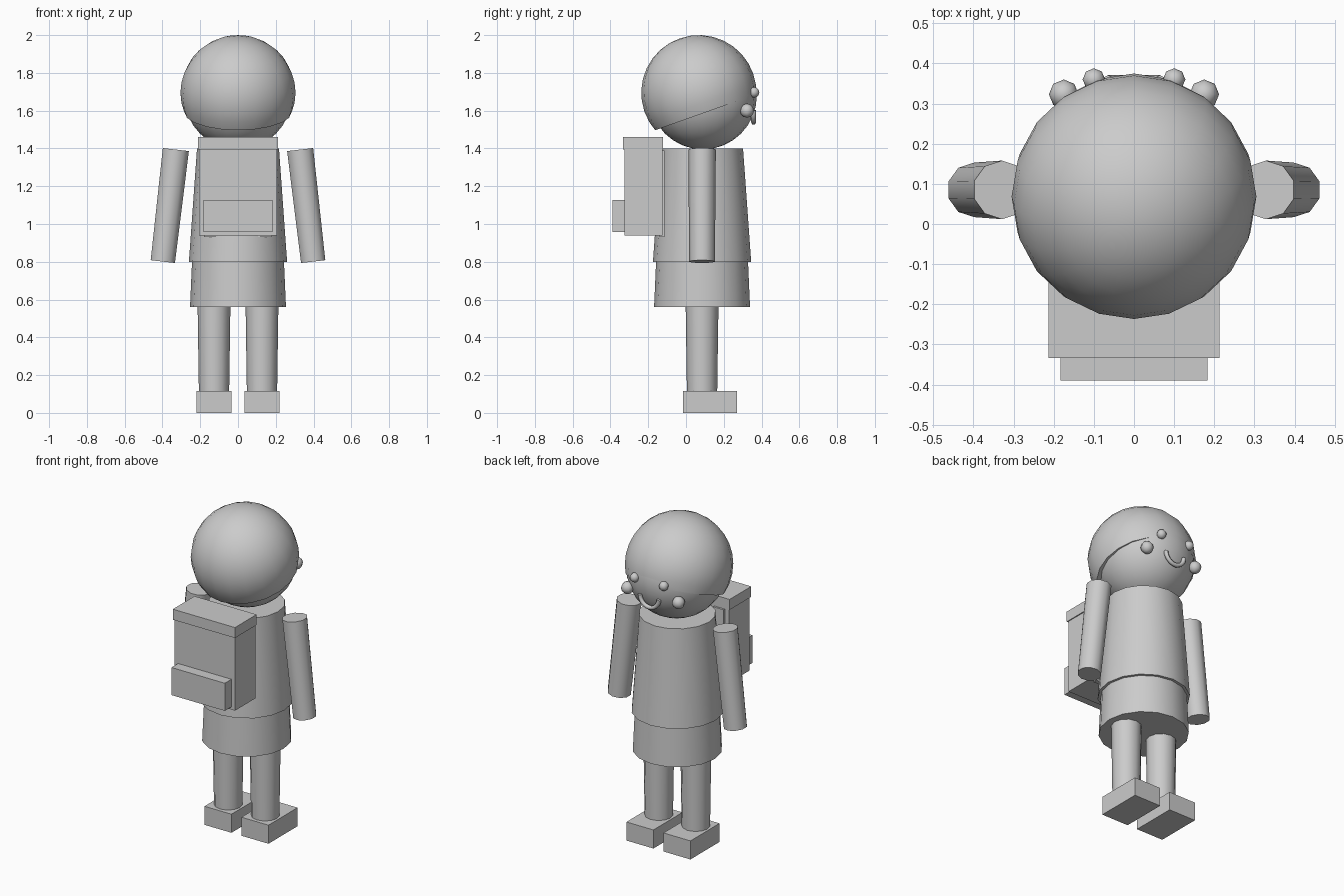
import bpy, bmesh, math
from mathutils import Matrix, Vector

if "Cube" in bpy.data.objects:
    bpy.data.objects.remove(bpy.data.objects["Cube"])

grey = bpy.data.materials.new("plain grey")
grey.diffuse_color = (0.6, 0.6, 0.6, 1)
grey.use_nodes = True
grey.node_tree.nodes["Principled BSDF"].inputs["Base Color"].default_value = grey.diffuse_color

CY = 0.085  # body axis in y


def finish(name, bm, loc, rot=None, smooth=True):
    """Turn a bmesh into an object, smooth except at sharp edges."""
    bmesh.ops.recalc_face_normals(bm, faces=bm.faces)
    for f in bm.faces:
        f.smooth = smooth
    for e in bm.edges:
        e.smooth = not (e.is_manifold and e.calc_face_angle() > math.radians(50))
    if rot:
        bm.transform(rot)
    bm.transform(Matrix.Translation(loc))
    me = bpy.data.meshes.new(name)
    bm.to_mesh(me)
    bm.free()
    me.materials.append(grey)
    ob = bpy.data.objects.new(name, me)
    bpy.context.collection.objects.link(ob)
    return ob


def box(name, x, y, z):
    """Box from (min, max) ranges."""
    bm = bmesh.new()
    bmesh.ops.create_cube(bm, size=1)
    bm.transform(Matrix.Diagonal((x[1] - x[0], y[1] - y[0], z[1] - z[0], 1)))
    return finish(name, bm, (sum(x) / 2, sum(y) / 2, sum(z) / 2), smooth=False)


def tube(name, bottom, top, r1, r2, sides):
    """Tapered cylinder between two points."""
    a, b = Vector(bottom), Vector(top)
    d = b - a
    bm = bmesh.new()
    bmesh.ops.create_cone(bm, cap_ends=True, segments=sides, radius1=r1,
                          radius2=r2, depth=d.length)
    return finish(name, bm, (a + b) / 2, Matrix.Rotation(math.atan2(d.x, d.z), 4, 'Y'))


def ball(name, loc, r, seg, rings, cut=None, rot=None):
    """Sphere, optionally cut off below a local height."""
    bm = bmesh.new()
    bmesh.ops.create_uvsphere(bm, u_segments=seg, v_segments=rings, radius=r)
    if cut is not None:
        res = bmesh.ops.bisect_plane(bm, geom=bm.verts[:] + bm.edges[:] + bm.faces[:],
                                     plane_co=(0, 0, cut), plane_no=(0, 0, 1),
                                     clear_inner=True)
        rim = [e for e in res["geom_cut"] if isinstance(e, bmesh.types.BMEdge)]
        bmesh.ops.edgeloop_fill(bm, edges=rim)
    return finish(name, bm, loc, rot)


# Body
tube("torso", (0, CY, 0.80), (0, CY, 1.40), 0.26, 0.217, 16)
tube("shorts", (0, CY, 0.56), (0, CY, 0.81), 0.254, 0.243, 16)

# Head and tilted hair cap
ball("head", (0, 0.09, 1.68), 0.285, 20, 16)
ball("hair", (0, 0.068, 1.695), 0.305, 20, 16, cut=-0.11,
     rot=Matrix.Rotation(math.radians(19.5), 4, 'X'))

# Limbs and face parts on both sides
for side, s in (("left", -1), ("right", 1)):
    tube(side + "_arm", (s * 0.398, CY, 0.801), (s * 0.329, CY, 1.394), 0.068, 0.073, 10)
    tube(side + "_leg", (s * 0.127, CY, 0.10), (s * 0.127, CY, 0.58), 0.08, 0.087, 12)
    box(side + "_shoe", (s * 0.127 - 0.0925, s * 0.127 + 0.0925), (-0.015, 0.27), (0, 0.115))
    ball(side + "_eye", (s * 0.10, 0.36, 1.697), 0.028, 8, 6)
    ball(side + "_cheek", (s * 0.175, 0.323, 1.60), 0.037, 8, 6)
    box(side + "_strap", (s * 0.143 - 0.036, s * 0.143 + 0.036), (-0.14, -0.113), (0.93, 1.39))

# Smile
cu = bpy.data.curves.new("smile", 'CURVE')
cu.dimensions = '3D'
cu.bevel_depth = 0.013
cu.bevel_resolution = 1
cu.use_fill_caps = True
sp = cu.splines.new('POLY')
N = 12
sp.points.add(N)
for i, p in enumerate(sp.points):
    t = math.pi * (1 + i / N)
    p.co = (0.065 * math.cos(t), 0.358, 1.602 + 0.065 * math.sin(t), 1)
cu.materials.append(grey)
bpy.context.collection.objects.link(bpy.data.objects.new("smile", cu))

# Backpack
box("backpack", (-0.207, 0.207), (-0.325, -0.125), (0.94, 1.40))
box("backpack_flap", (-0.213, 0.213), (-0.334, -0.122), (1.395, 1.46))
box("backpack_pocket", (-0.183, 0.183), (-0.39, -0.32), (0.957, 1.128))
